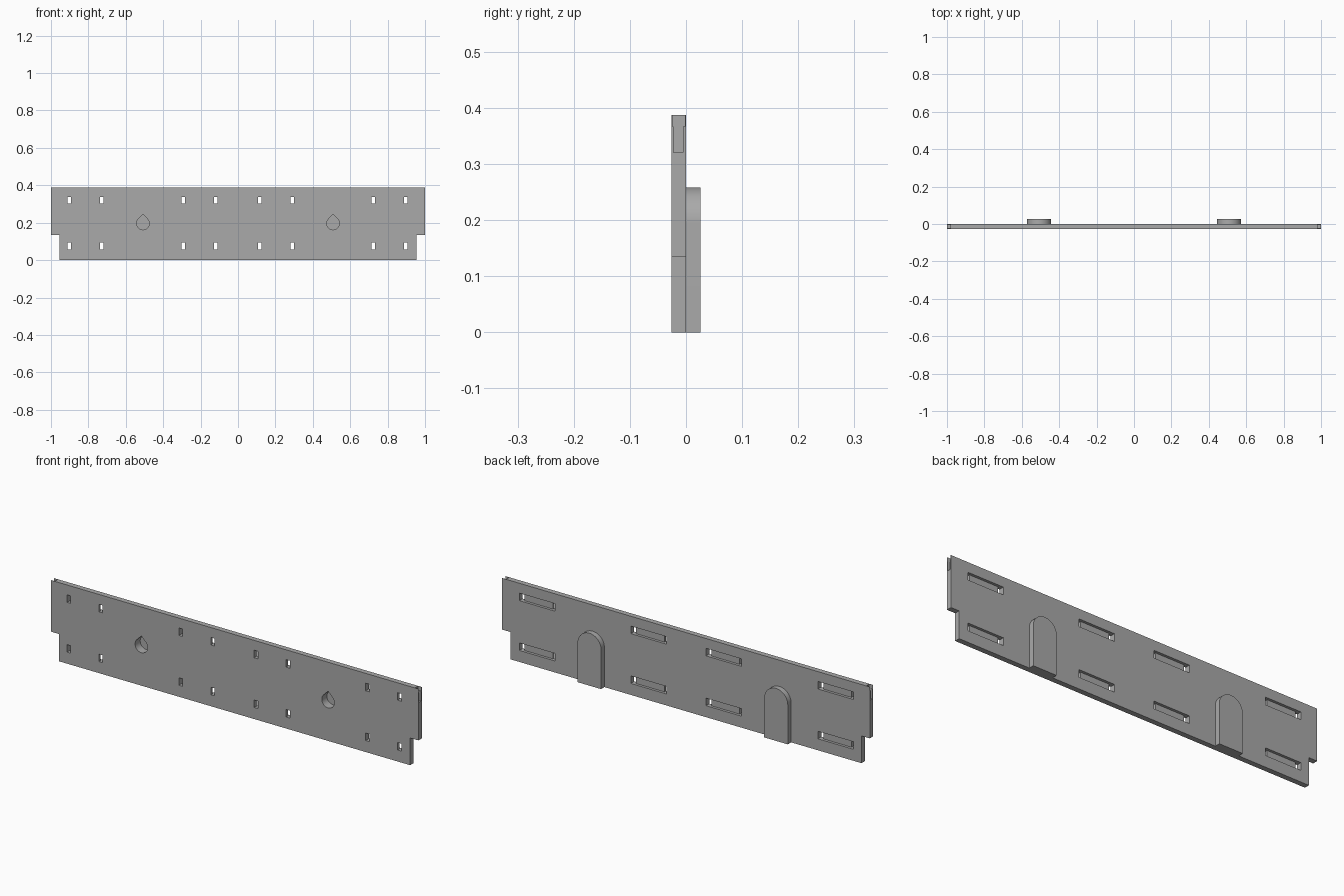
import bpy, bmesh, math

cube = bpy.data.objects.get("Cube")
if cube:
    bpy.data.objects.remove(cube, do_unlink=True)

grey = bpy.data.materials.new("plain grey")
grey.use_nodes = True
colour = (0.4, 0.4, 0.4, 1)
grey.diffuse_color = colour
grey.node_tree.nodes["Principled BSDF"].inputs["Base Color"].default_value = colour

THICK = 0.026
HEIGHT = 0.387
BOSS_X = 0.508


def prisms(name, profiles, y0, y1):
    """Extrude closed x-z outlines from y0 to y1 as one object."""
    bm = bmesh.new()
    for profile in profiles:
        face = bm.faces.new([bm.verts.new((x, y0, z)) for x, z in profile])
        ext = bmesh.ops.extrude_face_region(bm, geom=[face])
        verts = [v for v in ext["geom"] if isinstance(v, bmesh.types.BMVert)]
        bmesh.ops.translate(bm, verts=verts, vec=(0, y1 - y0, 0))
    bmesh.ops.recalc_face_normals(bm, faces=bm.faces)
    mesh = bpy.data.meshes.new(name)
    bm.to_mesh(mesh)
    bm.free()
    mesh.materials.append(grey)
    obj = bpy.data.objects.new(name, mesh)
    bpy.context.collection.objects.link(obj)
    return obj


def rect(cx, cz, w, h):
    return [(cx + sx * w / 2, cz + sz * h / 2)
            for sx, sz in ((-1, -1), (1, -1), (1, 1), (-1, 1))]


def arc(cx, cz, r, start, end, n):
    angles = [math.radians(start + (end - start) * i / n) for i in range(n + 1)]
    return [(cx + r * math.cos(a), cz + r * math.sin(a)) for a in angles]


def cut(obj, cutters):
    bpy.context.view_layer.objects.active = obj
    for cutter in cutters:
        mod = obj.modifiers.new("cut", "BOOLEAN")
        mod.operation = "DIFFERENCE"
        mod.solver = "EXACT"
        mod.object = cutter
        bpy.ops.object.modifier_apply(modifier=mod.name)


# Panel with stepped lower corners
half = [(0.955, 0), (0.955, 0.134), (1, 0.134), (1, HEIGHT)]
panel = prisms("panel", [half + [(-x, z) for x, z in reversed(half)]], -THICK, 0)

# Arched bosses on the back
bosses = [prisms(side + "_boss",
                 [[(x - 0.064, 0), (x + 0.064, 0)] + arc(x, 0.194, 0.064, 0, 180, 32)],
                 0, THICK)
          for side, x in (("right", -BOSS_X), ("left", BOSS_X))]

# Strap slots: long back pockets, each with a through hole at both ends
centres = [(x, z) for x in (-0.815, -0.206, 0.203, 0.81) for z in (0.075, 0.32)]
pockets = prisms("pocket_cutter", [rect(x, z, 0.194, 0.037) for x, z in centres],
                 -0.013, 0.01)
holes = prisms("hole_cutter", [rect(x + s * 0.087, z, 0.02, 0.037)
                               for x, z in centres for s in (-1, 1)], -0.05, 0.01)

# Teardrop sockets reaching into the bosses
r = 0.034
drops = prisms("teardrop_cutter",
               [arc(x, 0.196, r, 135, 405, 32) + [(x, 0.196 + r * math.sqrt(2))]
                for x in (-BOSS_X, BOSS_X)], -0.05, 0.014)

# End grooves, widened at the top
grooves = prisms("groove_cutter", [rect(s, 0.37, 0.04, 0.1) for s in (-1, 1)],
                 -0.022, -0.005)
funnels = prisms("funnel_cutter", [rect(s, 0.39, 0.04, 0.046) for s in (-1, 1)],
                 -0.0245, -0.0015)

cut(panel, [pockets, holes, drops, grooves, funnels])
for boss in bosses:
    cut(boss, [drops])
for cutter in (pockets, holes, drops, grooves, funnels):
    bpy.data.objects.remove(cutter, do_unlink=True)

# Smooth only the rounded walls
for obj in [panel] + bosses:
    bpy.ops.object.select_all(action="DESELECT")
    obj.select_set(True)
    bpy.context.view_layer.objects.active = obj
    bpy.ops.object.shade_smooth_by_angle(angle=math.radians(30))
